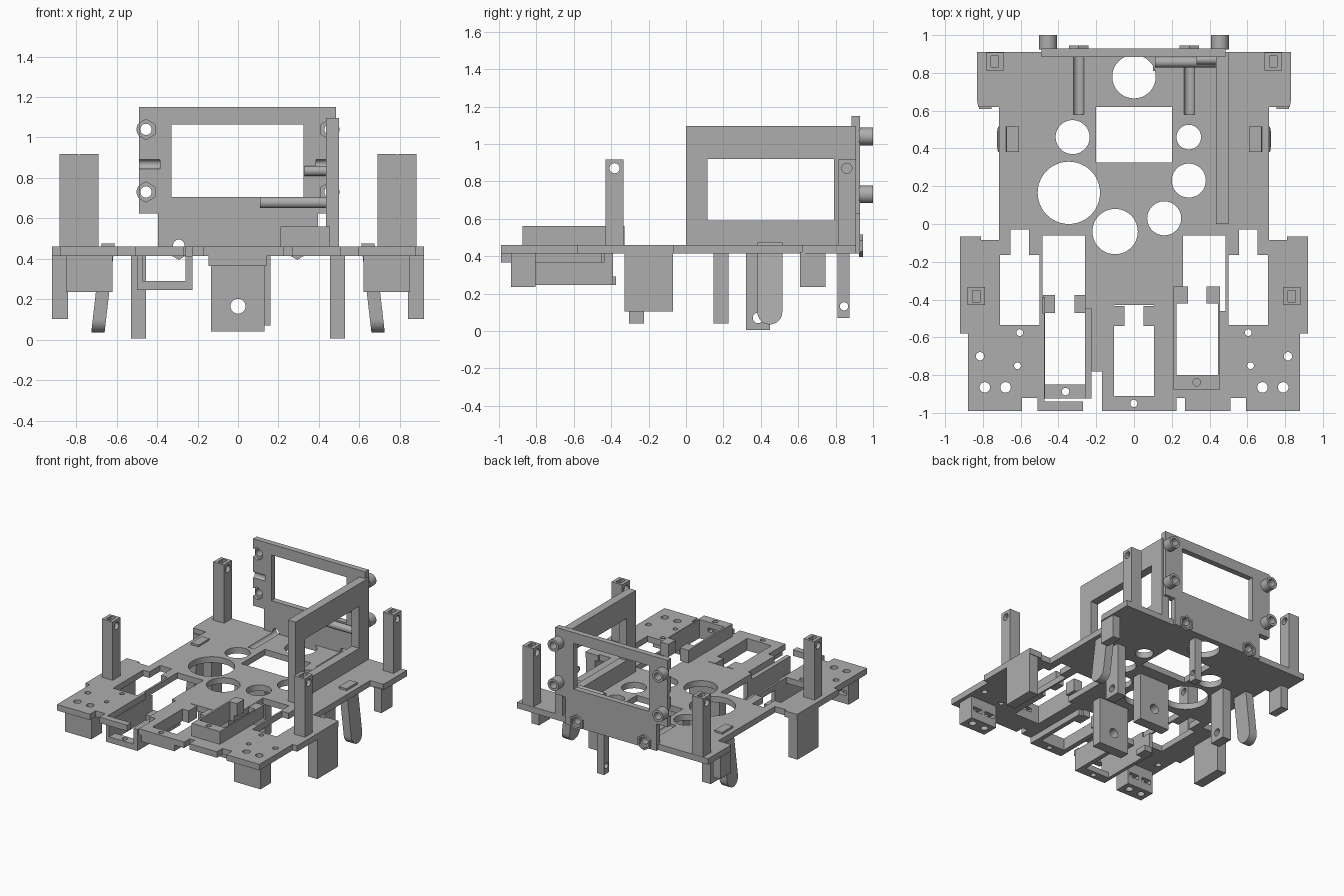
import bpy, bmesh, math
from mathutils import Matrix, Vector

if bpy.data.objects.get("Cube"):
    bpy.data.objects.remove(bpy.data.objects["Cube"], do_unlink=True)

grey = bpy.data.materials.new("plain grey")
grey.use_nodes = True
COLOUR = (0.42, 0.42, 0.42, 1)
grey.diffuse_color = COLOUR
grey.node_tree.nodes["Principled BSDF"].inputs["Base Color"].default_value = COLOUR
parts = []
SIDES = ((1, "left"), (-1, "right"))
LOW, TOP = 0.413, 0.46      # underside and top of the deck


def finish(name, bm):
    bmesh.ops.recalc_face_normals(bm, faces=bm.faces)
    me = bpy.data.meshes.new(name)
    bm.to_mesh(me)
    bm.free()
    me.materials.append(grey)
    ob = bpy.data.objects.new(name, me)
    bpy.context.collection.objects.link(ob)
    parts.append(ob)
    return ob


def box(name, xs, ys, zs):
    bm = bmesh.new()
    bmesh.ops.create_cube(bm, size=1)
    spans = [sorted(s) for s in (xs, ys, zs)]
    for v in bm.verts:
        v.co = Vector([lo + (c + 0.5) * (hi - lo) for c, (lo, hi) in zip(v.co, spans)])
    return finish(name, bm)


def cyl(name, axis, centre, r, lo, hi, sides=32):
    """Cylinder along an axis; centre gives the two other coordinates in order."""
    bm = bmesh.new()
    bmesh.ops.create_cone(bm, cap_ends=True, segments=sides, radius1=r, radius2=r, depth=hi - lo)
    turn = {"x": Matrix.Rotation(math.pi / 2, 4, "Y"),
            "y": Matrix.Rotation(math.pi / 2, 4, "X"), "z": Matrix()}[axis]
    mid = list(centre)
    mid.insert("xyz".index(axis), (lo + hi) / 2)
    bm.transform(Matrix.Translation(mid) @ turn)
    return finish(name, bm)


def prism(name, axis, pts, lo, hi):
    """Outline extruded along an axis."""
    bm = bmesh.new()
    i = "xyz".index(axis)

    def place(p, d):
        c = list(p)
        c.insert(i, d)
        return bm.verts.new(c)
    face = bm.faces.new([place(p, lo) for p in pts])
    ext = bmesh.ops.extrude_face_region(bm, geom=[face])
    step = Vector([hi - lo if k == i else 0 for k in range(3)])
    bmesh.ops.translate(bm, vec=step,
                        verts=[g for g in ext["geom"] if isinstance(g, bmesh.types.BMVert)])
    return finish(name, bm)


def cut(ob, *tools):
    bpy.context.view_layer.objects.active = ob
    for t in tools:
        m = ob.modifiers.new("cut", "BOOLEAN")
        m.operation, m.solver, m.object = "DIFFERENCE", "EXACT", t
        bpy.ops.object.modifier_apply(modifier=m.name)
        parts.remove(t)
        bpy.data.objects.remove(t, do_unlink=True)


def hole(axis, centre, r, lo=-2, hi=2, sides=32):
    return cyl("cutter", axis, centre, r, lo, hi, sides)


def slot(xs, ys, zs=(0, 2)):
    return box("cutter", xs, ys, zs)


# Deck: mirrored outline, then openings
half = [(0.83, 0.91), (0.83, 0.65), (0.825, 0.62), (0.715, 0.62), (0.715, -0.085), (0.81, -0.085),
        (0.81, -0.065), (0.92, -0.065), (0.92, -0.58), (0.88, -0.58), (0.88, -0.99)]
deck = prism("deck", "z", half + [(-x, y) for x, y in reversed(half)], LOW, TOP)
for x, y, r in [(0, 0.78, 0.115), (-0.325, 0.46, 0.09), (0.29, 0.46, 0.065), (-0.345, 0.165, 0.165),
                (0.29, 0.23, 0.09), (0.16, 0.03, 0.09), (-0.1, -0.04, 0.12)]:
    cut(deck, hole("z", (x, y), r, sides=48))
for s, side in SIDES:
    for x, y, r in [(0.605, -0.575, 0.018), (0.815, -0.7, 0.022), (0.617, -0.75, 0.018),
                    (0.79, -0.865, 0.028), (0.68, -0.865, 0.028)]:
        cut(deck, hole("z", (s * x, y), r, sides=20))
    cut(deck, slot((s * 0.5, s * 0.71), (-0.535, -0.165)), slot((s * 0.555, s * 0.655), (-0.2, -0.03)),
        slot((s * 0.51, s * 0.593), (-1.1, -0.92)),
        hole("y", (s * 0.293, 0.467), 0.028, 0.58, 1))
cut(deck, slot((-0.2, 0.2), (0.325, 0.62)),
    slot((-0.485, -0.26), (-0.47, -0.06)), slot((-0.475, -0.225), (-0.94, -0.45)),
    slot((-0.27, -0.17), (-1.1, -0.925)), slot((-0.23, -0.17), (-0.95, -0.78)),
    slot((0.26, 0.485), (-0.46, -0.06)), slot((0.225, 0.445), (-0.8, -0.42)),
    slot((0.225, 0.27), (-1.1, -0.92)), slot((-0.105, 0.105), (-0.91, -0.43)))


# Motor cradles: two side walls, a drilled front bar and two rear tabs
def cradle(name, outer, inner, ys, wall_z, tab_z, bar_y, tab_y, tab_w):
    (x0, x1), (a, b) = outer, inner
    box(name + "_wall_right", (x0, a), ys, wall_z)
    box(name + "_wall_left", (b, x1), ys, wall_z)
    bar = box(name + "_front_bar", outer, bar_y, tab_z)
    cut(bar, hole("z", ((x0 + x1) / 2, sum(bar_y) / 2), 0.02, sides=20))
    box(name + "_tab_right", (a - 0.01, a + tab_w), tab_y, tab_z)
    box(name + "_tab_left", (b - tab_w, b + 0.005), tab_y, tab_z)
    return bar


cradle("low_cradle", (-0.5, -0.225), (-0.472, -0.26), (-0.925, -0.39), (0.245, LOW),
       (0.245, 0.29), (-0.925, -0.85), (-0.47, -0.375), 0.055)
middle_bar = cradle("middle_cradle", (-0.145, 0.14), (-0.105, 0.105), (-0.99, -0.45), (0.365, LOW),
                    (0.365, TOP), (-0.99, -0.91), (-0.54, -0.435), 0.055)
cut(deck, hole("z", (0, -0.95), 0.02, sides=20))
high_bar = cradle("high_cradle", (0.21, 0.455), (0.225, 0.445), (-0.87, -0.33), (TOP, 0.56),
                  (TOP, 0.56), (-0.875, -0.8), (-0.42, -0.33), 0.06)
cut(high_bar, slot((0.29, 0.37), (-0.85, -0.7), (0.485, 0.515)))

# Back panel with window, screw bosses and cable grooves
outline = [(-0.49, 1.15), (0.485, 1.15), (0.485, 0.625), (0.395, 0.625),
           (0.395, LOW), (-0.395, LOW), (-0.395, 0.625), (-0.49, 0.625)]
panel = prism("back_panel", "y", outline, 0.885, 0.93)
cut(panel, slot((-0.33, 0.325), (0.5, 1.5), (0.706, 1.065)))
for s, side in SIDES:
    for z, level in ((1.04, "upper"), (0.73, "lower")):
        boss = cyl(f"{level}_{side}_boss", "y", (s * 0.455, z), 0.047, 0.925, 1.0)
        for ob in (panel, boss):
            cut(ob, hole("y", (s * 0.455, z), 0.028))
        cut(panel, hole("y", (s * 0.455, z), 0.05, 0.8, 0.91, 6))
    cut(panel, hole("x", (0.885, 0.868), 0.023, min(s * 0.385, s * 0.5), max(s * 0.385, s * 0.5)),
        hole("y", (s * 0.293, 0.467), 0.028))
    collar = cyl(f"{side}_nut_collar", "y", (s * 0.293, 0.455), 0.06, 0.925, 0.945, 6)
    cut(collar, hole("y", (s * 0.293, 0.455), 0.045, sides=6))
cyl("cross_rod", "x", (0.857, 0.678), 0.028, 0.11, 0.44)
cyl("short_rod", "x", (0.87, 0.835), 0.025, 0.33, 0.44)

# Side panel with window and two holes
side_panel = box("side_panel", (0.435, 0.5), (0, 0.91), (TOP - 0.01, 1.097))
cut(side_panel, slot((0.3, 0.6), (0.115, 0.79), (0.59, 0.92)),
    hole("x", (0.055, 0.835), 0.037), hole("x", (0.055, 0.67), 0.037))

for s, side in SIDES:
    # Upright posts with a cross hole and a nut pocket in the top
    for x, y, place in ((0.835, -0.382, "front"), (0.737, 0.86, "rear")):
        post = box(f"{place}_{side}_post", (s * (x - 0.047), s * (x + 0.047)),
                   (y - 0.048, y + 0.048), (TOP - 0.01, 0.918))
        cut(post, hole("x", (y, 0.87), 0.027),
            slot((s * (x - 0.02), s * (x + 0.02)), (y - 0.03, y + 0.03), (0.83, 1)))

    # Outer hanging brackets with a nut recess on the inside
    bracket = box(f"{side}_outer_bracket", (s * 0.84, s * 0.92), (-0.33, -0.07), (0.103, LOW + 0.01))
    cut(bracket, hole("x", (-0.2, 0.215), 0.037),
        hole("x", (-0.2, 0.215), 0.06, min(s * 0.8, s * 0.87), max(s * 0.8, s * 0.87), 6))

    # Screw blocks under the front corners
    block = box(f"{side}_screw_block", (s * 0.62, s * 0.85), (-0.935, -0.805), (0.235, LOW + 0.005))
    for x in (0.68, 0.79):
        cut(block, hole("z", (s * x, -0.865), 0.028),
            slot((s * (x - 0.04), s * (x + 0.04)), (-0.9, -0.7), (0.3, 0.335)))

    # Long and short drilled hangers
    hanger = box(f"{side}_long_hanger", (s * 0.455, s * 0.53), (0.32, 0.45), (0.005, LOW + 0.01))
    cut(hanger, hole("x", (0.385, 0.07), 0.028))
    lug = box(f"{side}_short_hanger", (s * 0.755, s * 0.82), (0.61, 0.745), (0.235, LOW + 0.01))
    cut(lug, hole("x", (0.68, 0.3), 0.02))

    # Leaning arms with a rounded, drilled foot
    arc = [(0.448 + 0.067 * math.cos(a), 0.102 - 0.067 * math.sin(a))
           for a in [math.pi * k / 16 for k in range(17)]]
    arm = prism(f"{side}_arm", "x", arc + [(0.381, 0.475), (0.515, 0.475)], -0.033, 0.033)
    cut(arm, hole("x", (0.448, 0.102), 0.03))
    for v in arm.data.vertices:
        v.co.x += s * (0.69 + (0.06 - v.co.z) * 0.115)

# Central hanging brackets
for y, place in ((-0.265, "front"), (0.188, "rear")):
    centre = box(f"{place}_centre_bracket", (-0.133, 0.131), (y - 0.04, y + 0.04), (0.04, LOW + 0.01))
    cut(centre, hole("y", (0, 0.165), 0.037))

# Tail post
tail = box("tail_post", (0.1, 0.16), (0.81, 0.875), (0.07, LOW + 0.01))
cut(tail, hole("x", (0.845, 0.132), 0.022))

# Shading: smooth bores, sharp edges
bpy.ops.object.select_all(action="DESELECT")
for ob in parts:
    ob.select_set(True)
bpy.context.view_layer.objects.active = deck
bpy.ops.object.shade_smooth_by_angle(angle=math.radians(30))
